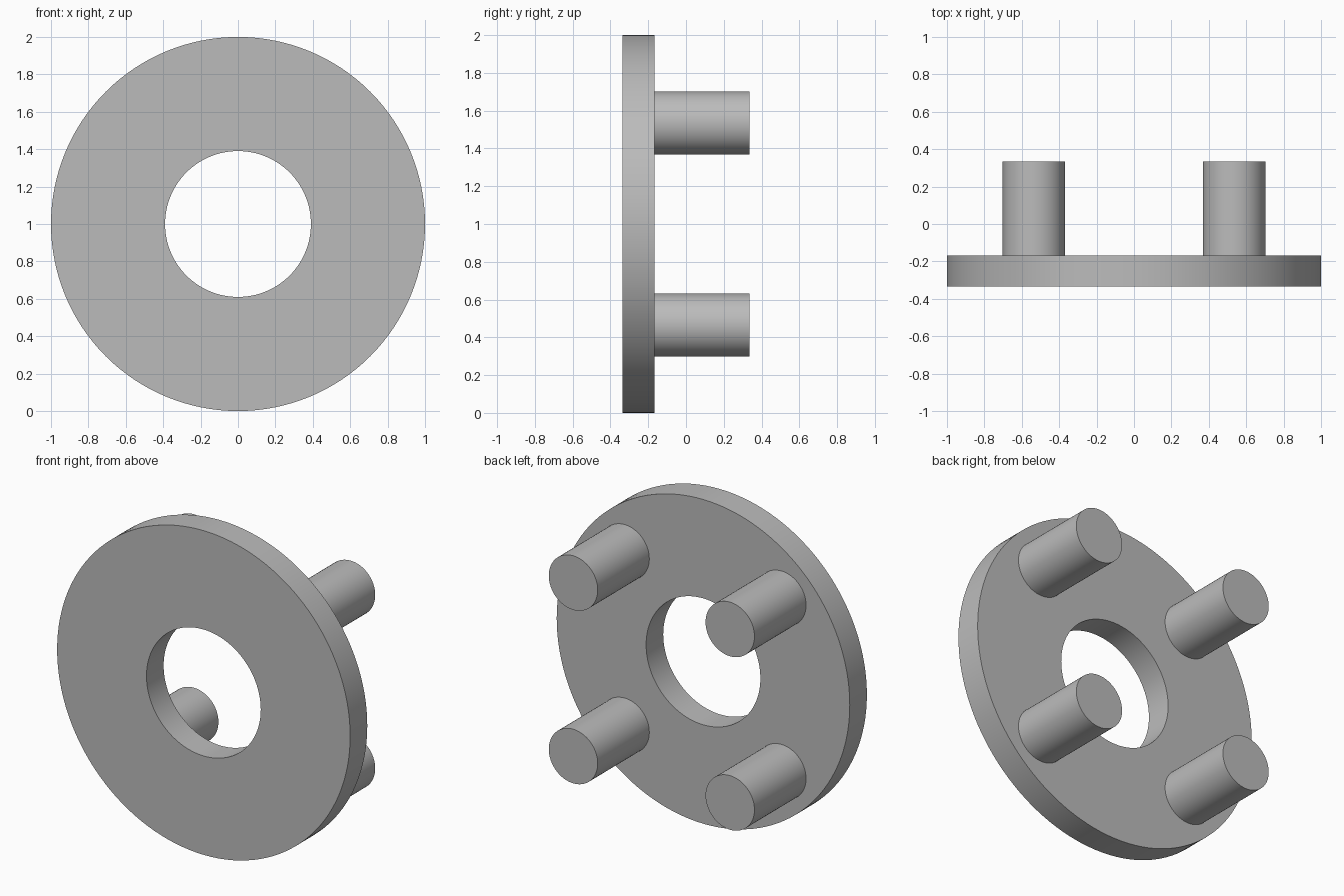
import bpy, bmesh
from math import radians
from mathutils import Matrix, Vector

cube = bpy.data.objects.get("Cube")
if cube:
    bpy.data.objects.remove(cube, do_unlink=True)

# Single plain grey
grey = bpy.data.materials.new("plain grey")
grey.use_nodes = True
colour = (0.5, 0.5, 0.5, 1)
grey.diffuse_color = colour
grey.node_tree.nodes["Principled BSDF"].inputs["Base Color"].default_value = colour

FRONT, BACK, PEG_END = -0.335, -0.168, 0.335
CENTRE_Z = 1.0


def lathe(name, profile, x, z, steps, closed):
    """Spin a (radius, y) profile around the y axis through (x, z)."""
    bm = bmesh.new()
    verts = [bm.verts.new((r, y, 0)) for r, y in profile]
    pairs = list(zip(verts, verts[1:]))
    if closed:
        pairs.append((verts[-1], verts[0]))
    edges = [bm.edges.new(p) for p in pairs]
    bmesh.ops.spin(bm, geom=verts + edges, cent=(0, 0, 0), axis=(0, 1, 0),
                   angle=radians(360), steps=steps, use_merge=True)
    bmesh.ops.remove_doubles(bm, verts=bm.verts, dist=0.0001)
    bmesh.ops.recalc_face_normals(bm, faces=bm.faces)
    mesh = bpy.data.meshes.new(name)
    bm.to_mesh(mesh)
    bm.free()
    mesh.materials.append(grey)
    obj = bpy.data.objects.new(name, mesh)
    obj.location = (x, 0, z)
    bpy.context.collection.objects.link(obj)
    bpy.ops.object.select_all(action="DESELECT")
    obj.select_set(True)
    bpy.context.view_layer.objects.active = obj
    bpy.ops.object.shade_smooth_by_angle(angle=radians(30))
    return obj


# Flat disc with a round central hole
lathe("ring_plate", [(0.39, FRONT), (1, FRONT), (1, BACK), (0.39, BACK)],
      0, CENTRE_Z, 128, True)

# Four solid pegs standing on the back of the plate
peg_profile = [(0, BACK), (0.167, BACK), (0.167, PEG_END), (0, PEG_END)]
for side, sx in (("left", 1), ("right", -1)):
    for level, sz in (("upper", 1), ("lower", -1)):
        lathe(f"{level}_{side}_peg", peg_profile,
              sx * 0.535, CENTRE_Z + sz * 0.535, 64, False)
